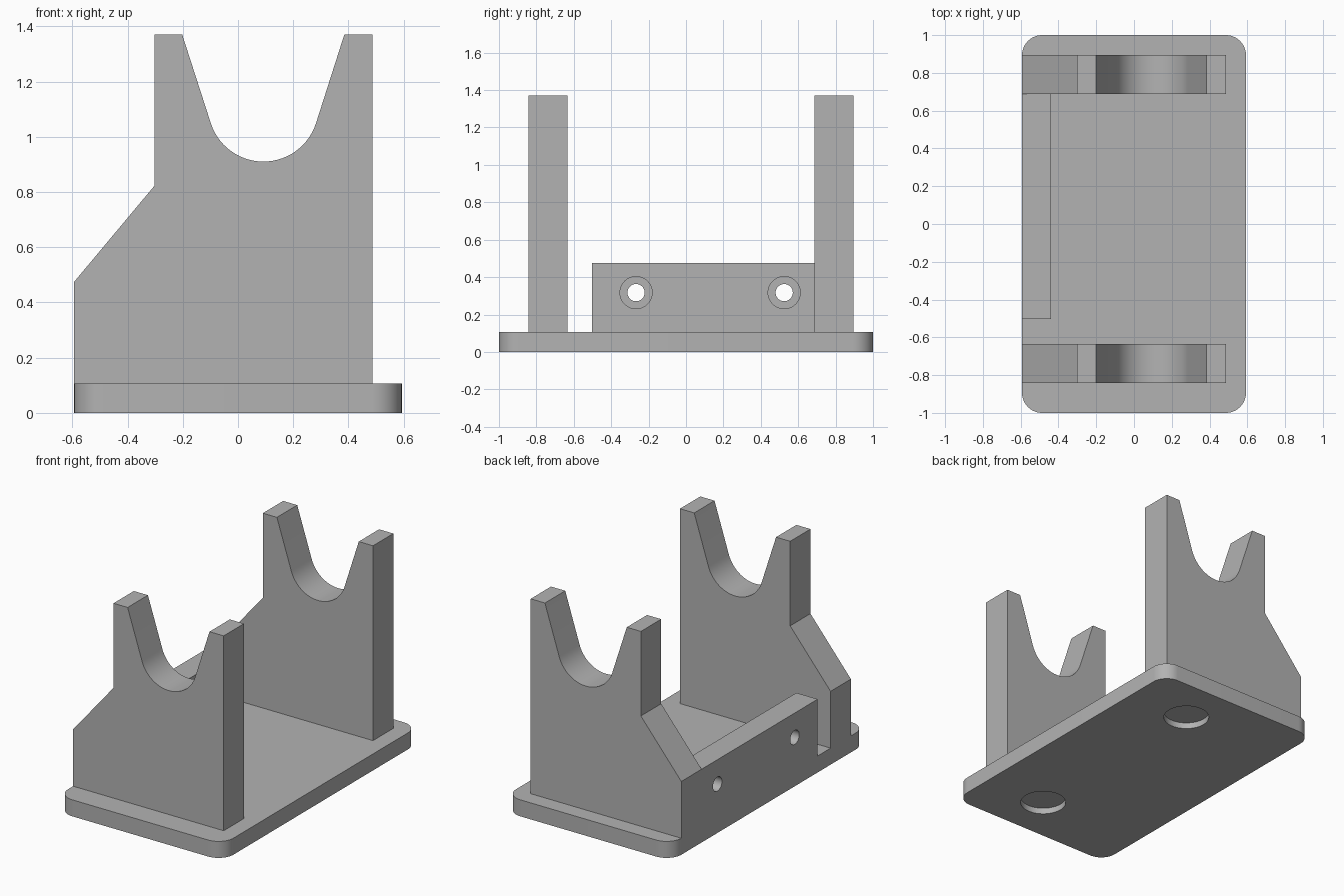
import bpy, bmesh
from math import pi, sin, cos, radians
from mathutils import Matrix, Vector

cube = bpy.data.objects.get("Cube")
if cube:
    bpy.data.objects.remove(cube, do_unlink=True)

grey = bpy.data.materials.new("plain_grey")
grey.use_nodes = True
grey.diffuse_color = (0.45, 0.45, 0.45, 1)
grey.node_tree.nodes["Principled BSDF"].inputs["Base Color"].default_value = (0.45, 0.45, 0.45, 1)

BASE_TOP = 0.107
SIDE = 0.593


def finish(name, bm):
    bmesh.ops.recalc_face_normals(bm, faces=bm.faces)
    mesh = bpy.data.meshes.new(name)
    bm.to_mesh(mesh)
    bm.free()
    obj = bpy.data.objects.new(name, mesh)
    bpy.context.collection.objects.link(obj)
    mesh.materials.append(grey)
    return obj


def prism(name, points, depth):
    """Extrude a closed outline of 3D points along a depth vector."""
    bm = bmesh.new()
    face = bm.faces.new([bm.verts.new(p) for p in points])
    new = bmesh.ops.extrude_face_region(bm, geom=[face])["geom"]
    bmesh.ops.translate(bm, vec=Vector(depth), verts=[v for v in new if isinstance(v, bmesh.types.BMVert)])
    return finish(name, bm)


def cylinder(radius, height, centre, axis):
    bm = bmesh.new()
    turn = Matrix.Rotation(pi / 2, 4, "Y") if axis == "X" else Matrix.Identity(4)
    bmesh.ops.create_cone(bm, cap_ends=True, segments=48, radius1=radius, radius2=radius,
                          depth=height, matrix=Matrix.Translation(centre) @ turn)
    cutter = finish("cutter", bm)
    cutter.hide_render = True
    return cutter


def cut(obj, cutter):
    bpy.context.view_layer.objects.active = obj
    mod = obj.modifiers.new("cut", "BOOLEAN")
    mod.operation, mod.solver, mod.object = "DIFFERENCE", "EXACT", cutter
    bpy.ops.object.modifier_apply(modifier=mod.name)
    bpy.data.objects.remove(cutter, do_unlink=True)


def smooth(obj):
    bpy.ops.object.select_all(action="DESELECT")
    obj.select_set(True)
    bpy.context.view_layer.objects.active = obj
    bpy.ops.object.shade_smooth_by_angle(angle=radians(15))


def arc(cx, cy, radius, start, end, steps):
    angles = [radians(start + (end - start) * i / steps) for i in range(steps + 1)]
    return [(cx + radius * cos(a), cy + radius * sin(a)) for a in angles]


# Base plate with rounded corners
r = 0.107
outline = []
for i, (sx, sy) in enumerate([(1, 1), (-1, 1), (-1, -1), (1, -1)]):
    outline += arc(sx * (SIDE - r), sy * (1 - r), r, 90 * i, 90 * i + 90, 12)
base = prism("base_plate", [(x, y, 0) for x, y in outline], (0, 0, BASE_TOP))

# Round recesses in the underside
for y in (-0.687, 0.687):
    cut(base, cylinder(0.139, 0.08, (0.155, y, 0), "Z"))
smooth(base)

# Two cradle uprights with a flared round notch
profile = [(-SIDE, BASE_TOP), (0.487, BASE_TOP), (0.487, 1.37), (0.385, 1.37)]
profile += arc(0.092, 1.11, 0.2, -18, -162, 28)
profile += [(-0.202, 1.37), (-0.303, 1.37), (-0.303, 0.822), (-SIDE, 0.475)]
for name, y in (("front_upright", -0.842), ("rear_upright", 0.687)):
    smooth(prism(name, [(x, y, z) for x, z in profile], (0, 0.208, 0)))

# Side rail with counterbored screw holes
rail_box = [(-SIDE, -0.502), (-0.44, -0.502), (-0.44, 0.687), (-SIDE, 0.687)]
rail = prism("side_rail", [(x, y, BASE_TOP) for x, y in rail_box], (0, 0, 0.475 - BASE_TOP))
for y in (-0.267, 0.525):
    cut(rail, cylinder(0.046, 0.5, (-0.52, y, 0.317), "X"))
    cut(rail, cylinder(0.086, 0.15, (-0.44, y, 0.317), "X"))
smooth(rail)
